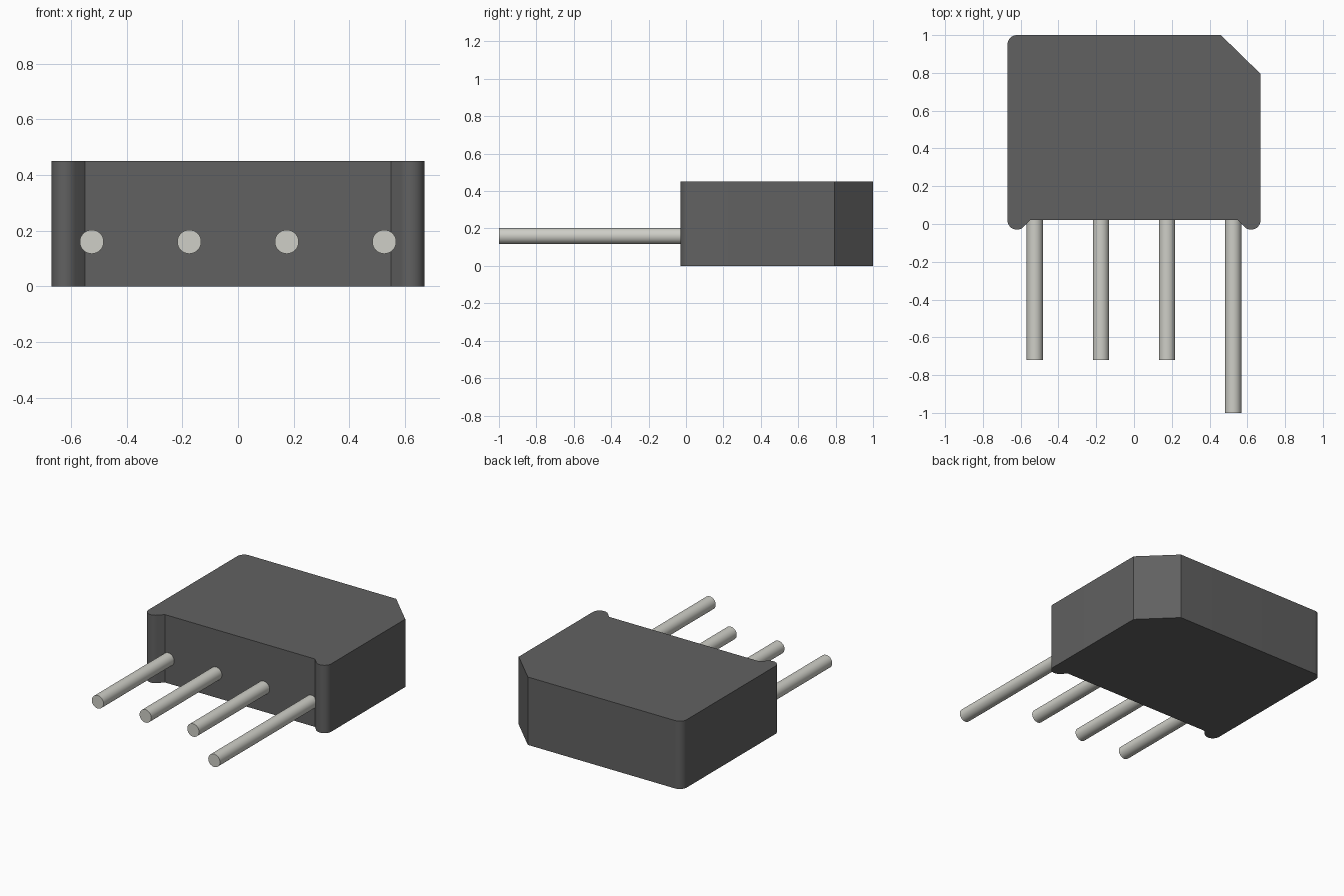
import bpy, bmesh
from math import sin, cos, radians, pi

if "Cube" in bpy.data.objects:
    bpy.data.objects.remove(bpy.data.objects["Cube"])


def material(name, color):
    m = bpy.data.materials.new(name)
    m.diffuse_color = color
    m.use_nodes = True
    m.node_tree.nodes["Principled BSDF"].inputs["Base Color"].default_value = m.diffuse_color
    return m


def finish(ob, mat):
    ob.data.materials.append(mat)
    bpy.ops.object.select_all(action='DESELECT')
    ob.select_set(True)
    bpy.context.view_layer.objects.active = ob
    bpy.ops.object.shade_smooth_by_angle(angle=radians(30))


def arc(cx, cy, r, a0, a1, n=8):
    angles = [radians(a0 + (a1 - a0) * i / n) for i in range(n + 1)]
    return [(cx + r * cos(a), cy + r * sin(a)) for a in angles]


dark = material("dark_plastic", (0.12, 0.12, 0.12, 1))
metal = material("lead_metal", (0.62, 0.62, 0.57, 1))

# Case outline: rounded feet either side of a recess, one rounded and one cut back corner
HALF, R, BACK, RECESS, HEIGHT = 0.67, 0.05, 1.0, 0.02, 0.45
left_foot = arc(-HALF + R, RECESS, R, 180, 315, 12) + [(-0.55, RECESS)]
right_foot = [(-x, y) for x, y in reversed(left_foot)]
outline = left_foot + right_foot
outline += [(HALF, 0.795), (0.46, BACK)]
outline += arc(-HALF + R, BACK - R, R, 90, 180)

# Extruded case
bm = bmesh.new()
base = bm.faces.new([bm.verts.new((x, y, 0)) for x, y in outline])
top = bmesh.ops.extrude_face_region(bm, geom=[base])["geom"]
bmesh.ops.translate(bm, vec=(0, 0, HEIGHT),
                    verts=[g for g in top if isinstance(g, bmesh.types.BMVert)])
bmesh.ops.recalc_face_normals(bm, faces=bm.faces[:])
mesh = bpy.data.meshes.new("case")
bm.to_mesh(mesh)
bm.free()
case = bpy.data.objects.new("case", mesh)
bpy.context.collection.objects.link(case)
finish(case, dark)

# Four round leads, the right-hand one longer
for i in range(4):
    tip, root = (-1.0 if i == 3 else -0.72), RECESS + 0.005
    bpy.ops.mesh.primitive_cylinder_add(
        vertices=32, radius=0.043, depth=root - tip,
        location=(-0.525 + 0.35 * i, (root + tip) / 2, 0.16),
        rotation=(pi / 2, 0, 0))
    lead = bpy.context.object
    lead.name = f"lead_{i + 1}"
    finish(lead, metal)
